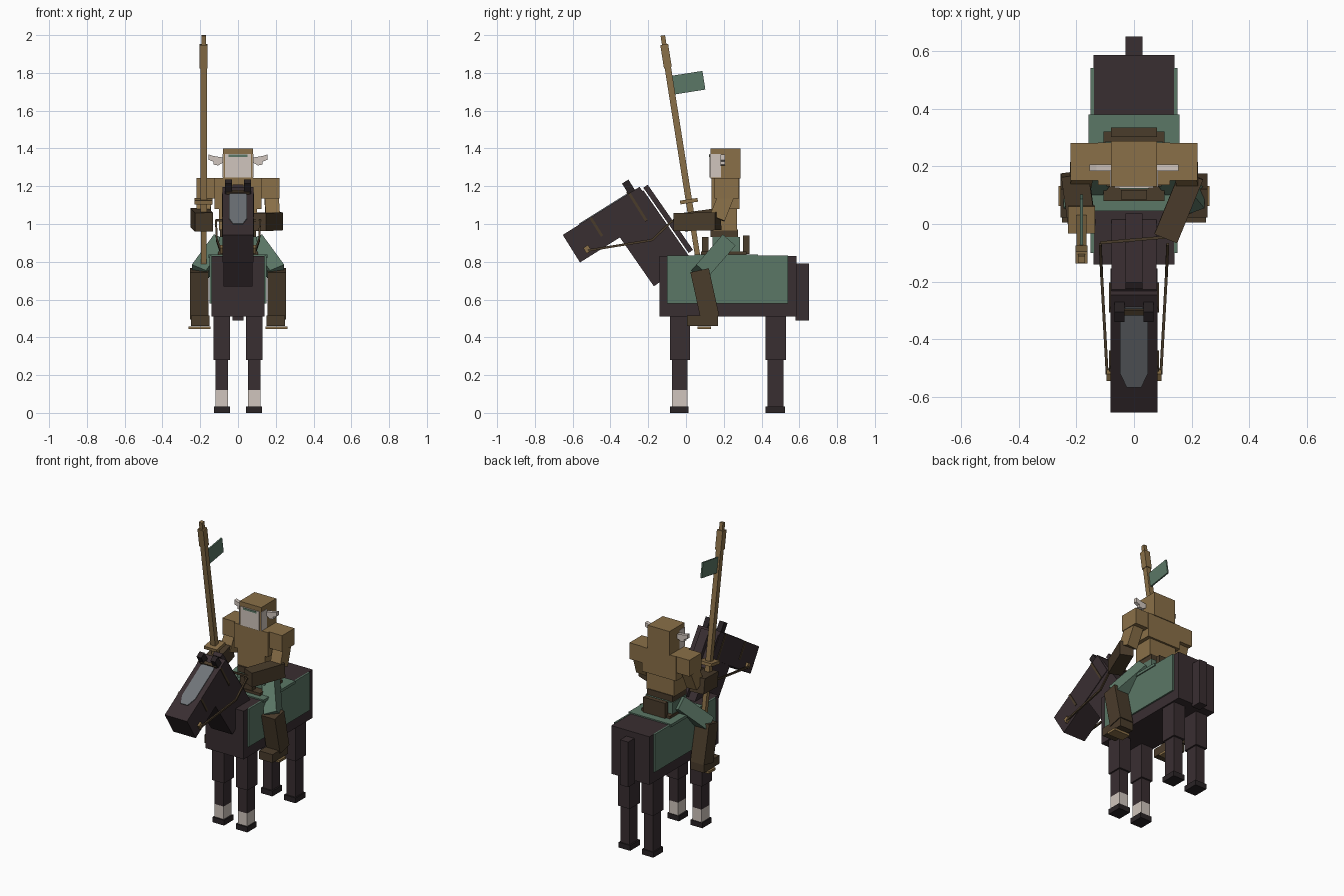
import bpy, bmesh
from mathutils import Matrix, Vector

if "Cube" in bpy.data.objects:
    bpy.data.objects.remove(bpy.data.objects["Cube"])


def material(name, r, g, b):
    m = bpy.data.materials.new(name)
    lin = [((c / 255 + 0.055) / 1.055) ** 2.4 for c in (r, g, b)]
    m.diffuse_color = (*lin, 1)
    m.use_nodes = True
    m.node_tree.nodes["Principled BSDF"].inputs["Base Color"].default_value = m.diffuse_color
    return m


COAT = material("dark coat", 57, 46, 49)
HOOF = material("black hoof", 41, 35, 37)
GREEN = material("green cloth", 91, 119, 102)
GOLD = material("bronze", 138, 112, 72)
LEATHER = material("brown leather", 74, 60, 43)
CREAM = material("cream", 208, 197, 189)
GREY = material("grey plate", 112, 116, 121)


def mesh_object(name, mat, bm):
    bmesh.ops.recalc_face_normals(bm, faces=bm.faces)
    me = bpy.data.meshes.new(name)
    bm.to_mesh(me)
    bm.free()
    me.materials.append(mat)
    ob = bpy.data.objects.new(name, me)
    bpy.context.collection.objects.link(ob)
    return ob


def box(name, mat, xs, ys, zs, frame=Matrix()):
    """Box between coordinate pairs, optionally in a tilted frame."""
    bm = bmesh.new()
    bmesh.ops.create_cube(bm, size=1)
    for v in bm.verts:
        p = Vector([sum(r) / 2 + c * (r[1] - r[0]) for c, r in zip(v.co, (xs, ys, zs))])
        v.co = frame @ p
    return mesh_object(name, mat, bm)


def frame_along(origin, direction):
    """Frame with local z along the direction and local x close to world x."""
    z = Vector(direction).normalized()
    x = (Vector((1, 0, 0)) - z * z.x).normalized()
    m = Matrix((x, z.cross(x), z)).transposed().to_4x4()
    m.translation = Vector(origin)
    return m


def limb(name, mat, a, b, w, d):
    """Square-ended bar from point a to point b."""
    a, b = Vector(a), Vector(b)
    return box(name, mat, (-w / 2, w / 2), (-d / 2, d / 2), (0, (b - a).length),
               frame_along(a, b - a))


def prism(name, mat, pts, lo, hi, to_point):
    """Extrude a 2D outline; to_point places (u, v, depth) in space."""
    bm = bmesh.new()
    rings = [[bm.verts.new(to_point(u, v, h)) for u, v in pts] for h in (lo, hi)]
    n = len(pts)
    for ring in rings:
        bm.faces.new(ring)
    for i in range(n):
        j = (i + 1) % n
        bm.faces.new((rings[0][i], rings[0][j], rings[1][j], rings[1][i]))
    return mesh_object(name, mat, bm)


def sx(s, a, b):
    return tuple(sorted((s * a, s * b)))


# Horse body and tail
box("horse_body", COAT, (-.14, .14), (-.14, .585), (.51, .83))
box("tail", COAT, (-.03, .03), (.58, .65), (.49, .79))

# Neck and mane
neck = frame_along((0, -.07, .74), (0, -.57, .82))
box("neck", COAT, (-.078, .078), (-.122, .122), (0, .45), neck)
box("mane", COAT, (-.03, .03), (.13, .158), (.04, .46), neck)

# Horse head with grey face plate
head = frame_along((0, -.20, 1.124), (0, -.406, -.254))
box("horse_head", COAT, (-.082, .082), (-.086, .086), (0, .48), head)
blaze = [(-.03, .05), (.03, .05), (.048, .09), (.048, .32),
         (.025, .375), (-.025, .375), (-.048, .32), (-.048, .09)]
prism("face_plate", GREY, blaze, .084, .091, lambda u, v, h: head @ Vector((u, h, v)))
box("brow_band", LEATHER, (-.06, .06), (.085, .1), (.055, .075), head)

for s in (-1, 1):
    # Ears and bridle
    box("ear", HOOF, sx(s, .033, .068), (.08, .15), (.03, .07), head)
    box("cheek_strap", LEATHER, sx(s, .08, .086), (-.086, .086), (.058, .072), head)
    box("nose_strap", LEATHER, sx(s, .08, .086), (-.03, .086), (.30, .314), head)
    box("bit", GOLD, sx(s, .08, .096), (-.065, -.03), (.395, .425), head)
    path = [(s * .093, -.52, .86), (s * .112, -.18, .915), (s * .117, -.07, 1.02)]
    for a, b in zip(path, path[1:]):
        limb("rein", LEATHER, a, b, .01, .012)

    # Front legs with cream socks
    box("front_upper_leg", COAT, sx(s, .043, .13), (-.085, .02), (.28, .52))
    box("front_lower_leg", COAT, sx(s, .053, .12), (-.075, .008), (.12, .28))
    box("front_sock", CREAM, sx(s, .053, .12), (-.075, .008), (.03, .12))
    box("front_hoof", HOOF, sx(s, .043, .128), (-.085, .012), (0, .035))

    # Hind legs
    box("hind_upper_leg", COAT, sx(s, .043, .13), (.42, .53), (.28, .52))
    box("hind_lower_leg", COAT, sx(s, .053, .12), (.432, .517), (.03, .28))
    box("hind_hoof", HOOF, sx(s, .043, .128), (.422, .525), (0, .035))

    # Blanket side
    box("blanket_side", GREEN, sx(s, .139, .15), (-.10, .54), (.58, .832))

    # Rider legs
    limb("thigh", GREEN, (s * .09, .215, .90), (s * .207, .075, .74), .085, .09)
    limb("shin", LEATHER, (s * .205, .072, .755), (s * .205, .127, .505), .10, .10)
    box("boot", LEATHER, sx(s, .152, .25), (.005, .17), (.46, .515))
    box("stirrup", GOLD, sx(s, .145, .262), (.062, .132), (.443, .458))

    # Shoulders and upper arms
    box("shoulder", GOLD, sx(s, .10, .22), (.15, .28), (1.135, 1.243))
    limb("upper_arm", GOLD, (s * .175, .225, 1.18), (s * .185, .165, 1.03), .075, .085)

    # Helmet side plate and wing
    box("helmet_side_plate", CREAM, sx(s, .078, .083), (.128, .185), (1.245, 1.37))
    wing = [(.08, 1.325), (.105, 1.31), (.13, 1.315), (.13, 1.33), (.155, 1.34),
            (.155, 1.368), (.13, 1.36), (.08, 1.352)]
    prism("wing", CREAM, [(s * u, v) for u, v in wing], .183, .207,
          lambda u, v, h: Vector((u, h, v)))

# Rein held across
limb("rein_cross", LEATHER, (-.117, -.065, 1.02), (.117, -.045, 1.02), .01, .012)

# Blanket top and saddle
box("blanket_top", GREEN, (-.157, .157), (.045, .38), (.82, .838))
box("saddle_base", LEATHER, (-.105, .105), (.08, .32), (.835, .855))
box("saddle_horn", LEATHER, (-.045, .045), (.085, .118), (.84, .93))
box("cantle", LEATHER, (-.08, .08), (.302, .335), (.84, .94))

# Rider trunk
box("hips", GREEN, (-.10, .10), (.14, .285), (.85, .93))
box("belt", LEATHER, (-.095, .095), (.13, .275), (.93, .97))
box("waist", GOLD, (-.10, .10), (.14, .27), (.965, 1.085))
box("chest", GOLD, (-.125, .125), (.135, .283), (1.08, 1.243))
box("helmet", GOLD, (-.08, .08), (.13, .288), (1.24, 1.40))
box("face", CREAM, (-.068, .068), (.125, .132), (1.245, 1.37))
box("brow_trim", GREEN, (-.05, .05), (.122, .127), (1.355, 1.368))

# Forearms and gauntlets
limb("lance_forearm", LEATHER, (-.205, .175, 1.035), (-.18, -.005, 1.01), .095, .10)
limb("rein_forearm", LEATHER, (.20, .17, 1.015), (.11, -.05, 1.01), .085, .095)

# Lance, leaning forward, with pennant
lance = frame_along((-.182, .068, .79), (0, -.158, 1))
box("lance_grip", GOLD, (-.014, .014), (-.014, .014), (0, .20), lance)
box("lance_shaft", GOLD, (-.017, .017), (-.017, .017), (.19, 1.06), lance)
box("lance_head", GOLD, (-.021, .021), (-.021, .021), (1.05, 1.175), lance)
box("lance_tip", GOLD, (-.012, .012), (-.012, .012), (1.17, 1.223), lance)
box("lance_guard", GOLD, (-.047, .047), (-.047, .047), (.325, .345), lance)
box("pennant", GREEN, (-.005, .005), (.015, .178), (.905, 1.005), lance)
